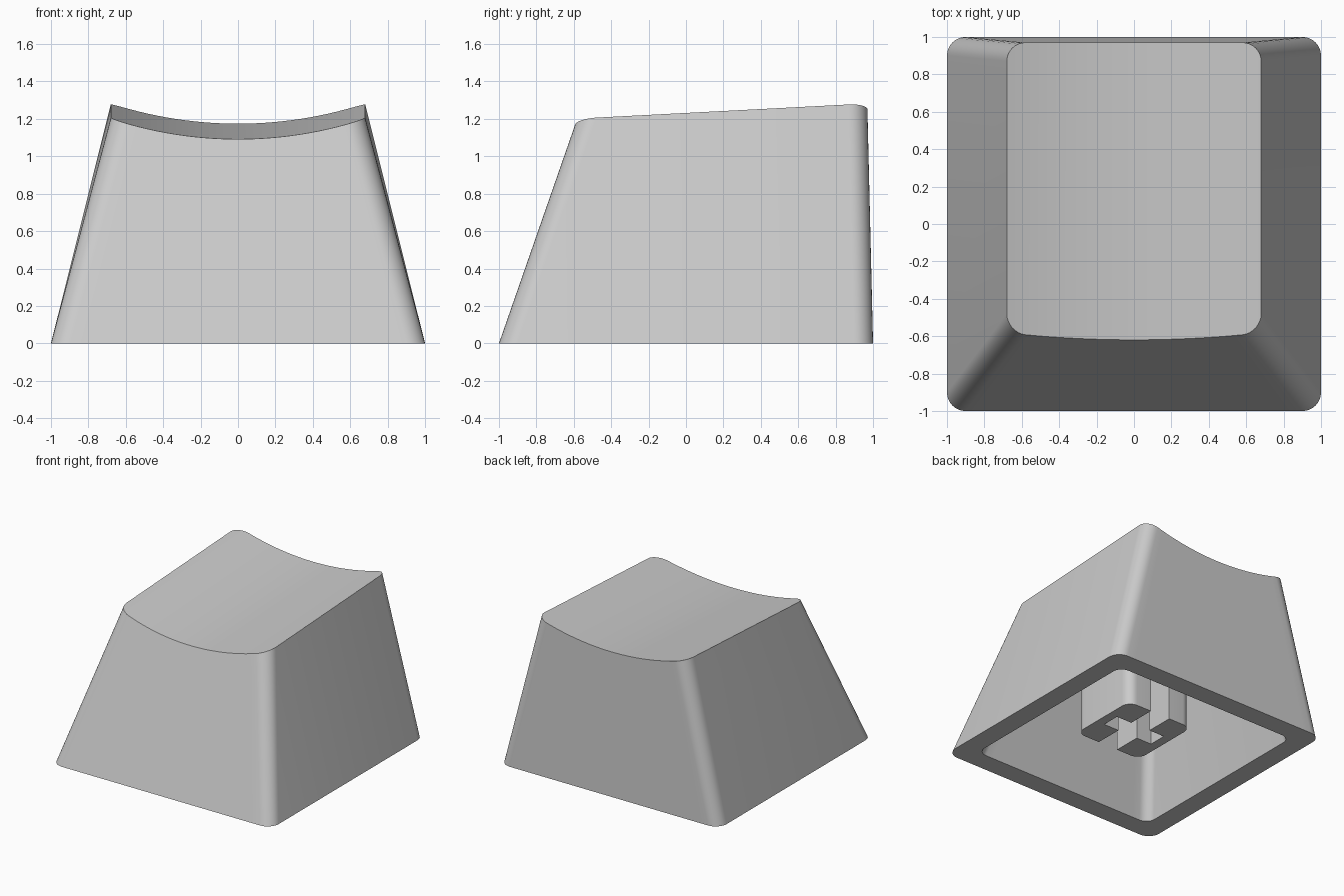
import bpy, bmesh
from math import sin, cos, pi, sqrt, radians

cube = bpy.data.objects.get("Cube")
if cube:
    bpy.data.objects.remove(cube)

grey = bpy.data.materials.new("light_grey_plastic")
grey.use_nodes = True
color = (0.6, 0.6, 0.6, 1)
grey.diffuse_color = color
bsdf = grey.node_tree.nodes["Principled BSDF"]
bsdf.inputs["Base Color"].default_value = color
bsdf.inputs["Roughness"].default_value = 0.6

CORNER, SPANS = 8, 24


def make_object(name, bm):
    bmesh.ops.recalc_face_normals(bm, faces=bm.faces)
    mesh = bpy.data.meshes.new(name)
    bm.to_mesh(mesh)
    bm.free()
    mesh.materials.append(grey)
    obj = bpy.data.objects.new(name, mesh)
    bpy.context.collection.objects.link(obj)
    bpy.ops.object.select_all(action="DESELECT")
    obj.select_set(True)
    bpy.context.view_layer.objects.active = obj
    bpy.ops.object.shade_smooth_by_angle(angle=radians(30))
    return obj


def arc(cx, cy, r, start):
    """Quarter circle, counter-clockwise."""
    angles = [start + pi / 2 * i / CORNER for i in range(CORNER + 1)]
    return [(cx + r * cos(a), cy + r * sin(a)) for a in angles]


def ring(half, front, back, r):
    """Rounded rectangle: front points left to right, then back points right to left."""
    e = half - r
    xs = [-e + 2 * e * i / SPANS for i in range(1, SPANS)]
    near = arc(-e, front + r, r, pi) + [(x, front) for x in xs] + arc(e, front + r, r, -pi / 2)
    far = arc(e, back - r, r, 0) + [(-x, back) for x in xs] + arc(-e, back - r, r, pi / 2)
    return near + far


def dish(x, y):
    """Sloped cylindrical hollow of the top."""
    radius = 2.2
    return 1.124 + 0.052 * y + radius - sqrt(radius ** 2 - x ** 2)


def dished_top():
    points = ring(0.68, -0.62, 0.97, 0.1)
    result = []
    for i, (x, y) in enumerate(points):
        if i < len(points) // 2:  # front edge follows the sloping front wall
            y += 0.35 * (dish(x, y) - 1.09)
        result.append((x, y, dish(x, y)))
    return result


def flat(points, z):
    return [(x, y, z) for x, y in points]


# Hollow shell: outer top, outer base, inner base, cavity ceiling
bm = bmesh.new()
loops = [
    dished_top(),
    flat(ring(1.0, -1.0, 1.0, 0.1), 0),
    flat(ring(0.835, -0.835, 0.835, 0.08), 0),
    flat(ring(0.59, -0.51, 0.81, 0.08), 0.95),
]
rings = [[bm.verts.new(p) for p in loop] for loop in loops]
count = len(rings[0])
for a, b in zip(rings, rings[1:]):
    for i in range(count):
        j = (i + 1) % count
        bm.faces.new((a[i], a[j], b[j], b[i]))
for cap in (rings[0], rings[-1]):
    for i in range(count // 2 - 1):
        bm.faces.new((cap[i], cap[i + 1], cap[-2 - i], cap[-1 - i]))
make_object("keycap_shell", bm)

# Stem: two mirrored halves around a cross-shaped slot
h, r, slot, arm_end, arm = 0.305, 0.08, 0.09, 0.23, 0.075
profile = [(slot, -h)] + arc(h - r, r - h, r, -pi / 2) + arc(h - r, h - r, r, 0)
profile += [(slot, h), (slot, arm), (arm_end, arm), (arm_end, -arm), (slot, -arm)]
bm = bmesh.new()
base = bm.faces.new([bm.verts.new(p) for p in flat(profile, 0.13)])
top = bmesh.ops.extrude_face_region(bm, geom=[base])
bmesh.ops.translate(bm, vec=(0, 0, 0.83),
                    verts=[g for g in top["geom"] if isinstance(g, bmesh.types.BMVert)])
stem = make_object("stem", bm)
mirror = stem.modifiers.new("mirror", "MIRROR")
mirror.use_mirror_merge = False
